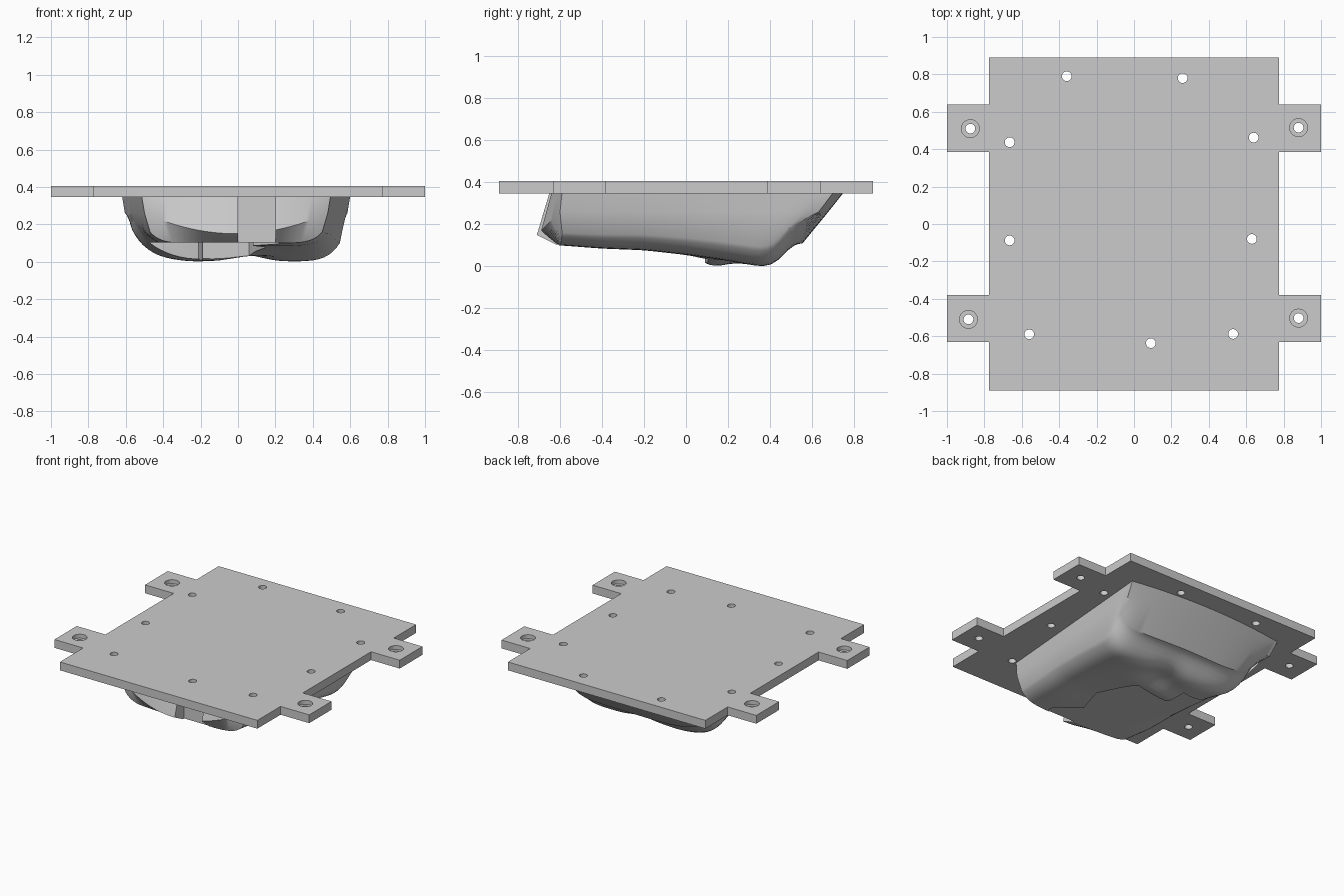
import bpy, bmesh, math

cube = bpy.data.objects.get("Cube")
if cube:
    bpy.data.objects.remove(cube, do_unlink=True)

grey = bpy.data.materials.new("plain_grey")
grey.use_nodes = True
COLOUR = (0.6, 0.6, 0.6, 1)
grey.diffuse_color = COLOUR
grey.node_tree.nodes["Principled BSDF"].inputs["Base Color"].default_value = COLOUR


def make_object(name, bm):
    bmesh.ops.recalc_face_normals(bm, faces=bm.faces)
    mesh = bpy.data.meshes.new(name)
    bm.to_mesh(mesh)
    bm.free()
    mesh.materials.append(grey)
    obj = bpy.data.objects.new(name, mesh)
    bpy.context.collection.objects.link(obj)
    return obj


def add_prism(bm, outline, low, high):
    face = bm.faces.new([bm.verts.new((x, y, low)) for x, y in outline])
    result = bmesh.ops.extrude_face_region(bm, geom=[face])
    top = [g for g in result["geom"] if isinstance(g, bmesh.types.BMVert)]
    bmesh.ops.translate(bm, vec=(0, 0, high - low), verts=top)


def circle(x, y, r, n=24):
    return [(x + r * math.cos(math.tau * i / n), y + r * math.sin(math.tau * i / n)) for i in range(n)]


def cut(target, cutter):
    mod = target.modifiers.new("cut", "BOOLEAN")
    mod.operation = "DIFFERENCE"
    mod.solver = "EXACT"
    mod.object = cutter
    bpy.context.view_layer.objects.active = target
    bpy.ops.object.modifier_apply(modifier=mod.name)
    bpy.data.objects.remove(cutter, do_unlink=True)


def table(points, t):
    # Linear interpolation along a short profile
    for (a, p), (b, q) in zip(points, points[1:]):
        if t <= b:
            return p + (q - p) * max(0, t - a) / (b - a)
    return points[-1][1]


# Mounting plate with four side tabs
TOP, UNDER = 0.406, 0.347
right = [(0.775, -0.89), (0.775, -0.63), (1, -0.63), (1, -0.38), (0.775, -0.38),
         (0.775, 0.385), (1, 0.385), (1, 0.64), (0.775, 0.64), (0.775, 0.89)]
bm = bmesh.new()
add_prism(bm, right + [(-x, y) for x, y in reversed(right)], UNDER, TOP)
plate = make_object("mounting_plate", bm)

# Screw holes, and wider recesses in the tabs
small = [(-0.36, 0.79), (0.26, 0.78), (-0.665, 0.437), (0.64, 0.462), (-0.665, -0.088),
         (0.63, -0.08), (-0.56, -0.59), (0.09, -0.637), (0.53, -0.588)]
tabs = [(-0.875, 0.51), (0.88, 0.515), (-0.885, -0.51), (0.88, -0.503)]
bm = bmesh.new()
for x, y in small + tabs:
    add_prism(bm, circle(x, y, 0.026), 0.2, 0.6)
cut(plate, make_object("hole_cutter", bm))
bm = bmesh.new()
for x, y in tabs:
    add_prism(bm, circle(x, y, 0.048), 0.378, 0.6)
cut(plate, make_object("recess_cutter", bm))

# Moulded body below the plate: a curved underside, then two wall rings
SPINE = [(-0.6, 0.1), (-0.4, 0.085), (-0.2, 0.077), (0, 0.055), (0.15, 0.034), (0.28, 0.012),
         (0.36, -0.002), (0.42, 0.012), (0.47, 0.06), (0.515, 0.105), (0.56, 0.11)]


def bell(x, y, cx, cy, rx, ry):
    return math.exp(-((x - cx) / rx) ** 2 - ((y - cy) / ry) ** 2)


def underside(x, y, u, v):
    z = sum(table(SPINE, y + d) for d in (-0.02, 0, 0.02)) / 3
    z += 0.04 * bell(x, y, 0.04, 0.32, 0.12, 0.13)
    z -= 0.034 * bell(x, y, -0.15, 0.13, 0.2, 0.08)
    z += 0.08 * (max(0, -0.2 - x) / 0.33) ** 2 * max(0, 1 - abs(y - 0.2) / 0.6)
    return max(0.0, z + (0.08 + 0.02 * v) * abs(u) ** 9)


def plan(u, v, front_w, back_w, front_y, back_y, bow_f, bow_b):
    t = (v + 1) / 2
    yf, yb = front_y + bow_f * u * u, back_y - bow_b * u * u
    return u * (front_w + (back_w - front_w) * t) - 0.01, yf + (yb - yf) * t


# Grid steps are closer together near the edges
N = 32
even = [2 * i / N - 1 for i in range(N + 1)]
steps = [0.4 * t + 0.6 * math.sin(t * math.pi / 2) for t in even]
bm = bmesh.new()
grid = {}
for i, u in enumerate(steps):
    for j, v in enumerate(steps):
        x, y = plan(u, v, 0.46, 0.567, -0.61, 0.555, 0.02, 0.03)
        grid[i, j] = bm.verts.new((x, y, underside(x, y, u, v)))
for i in range(N):
    for j in range(N):
        bm.faces.new([grid[i, j], grid[i + 1, j], grid[i + 1, j + 1], grid[i, j + 1]])
edge = ([(i, 0) for i in range(N)] + [(N, j) for j in range(N)]
        + [(i, N) for i in range(N, 0, -1)] + [(0, j) for j in range(N, 0, -1)])
lower = [grid[k] for k in edge]
middle, rim = [], []
for i, j in edge:
    u, v = steps[i], steps[j]
    z = 0.15 + 0.11 * u * u if j == 0 else 0.26
    x, y = plan(u, v, 0.49, 0.595, -0.71, 0.678, 0.11, 0.045)
    middle.append(bm.verts.new((x, y, z)))
    x, y = plan(u, v, 0.505, 0.61, -0.65, 0.75, 0.06, 0.05)
    rim.append(bm.verts.new((x, y, UNDER + 0.004)))
for a, b in ((lower, middle), (middle, rim)):
    for k in range(len(edge)):
        m = (k + 1) % len(edge)
        bm.faces.new([a[k], a[m], b[m], b[k]])
bm.faces.new(rim)
body = make_object("moulded_body", bm)

# Stepped flat cut in the underside
bm = bmesh.new()
add_prism(bm, [(0.25, -0.9), (0.22, -0.54), (0.08, -0.41), (0.15, -0.2), (0.06, 0.11), (-0.19, 0.09),
               (-0.21, 0.25), (-0.4, 0.2), (-0.8, 0.2), (-0.8, -0.9)], -0.2, 0.104)
cut(body, make_object("step_cutter", bm))

# Square notch in the front wall, open to the screw hole above it
bm = bmesh.new()
add_prism(bm, [(0, -0.9), (0.2, -0.9), (0.2, -0.605), (0, -0.605)], 0.09, 0.4)
cut(body, make_object("notch_cutter", bm))

bpy.ops.object.select_all(action="DESELECT")
body.select_set(True)
bpy.context.view_layer.objects.active = body
bpy.ops.object.shade_smooth_by_angle(angle=math.radians(32))
